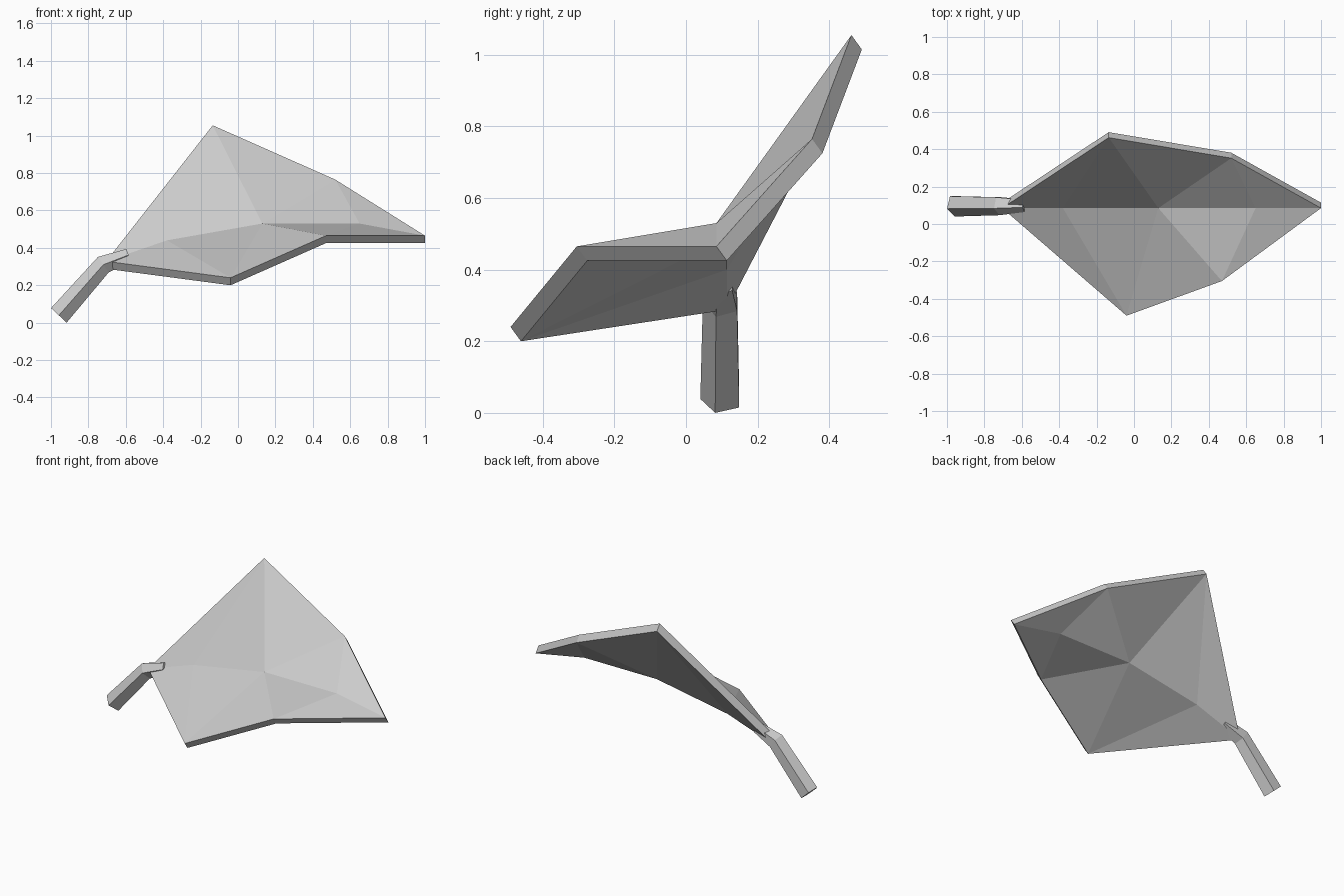
import bpy
import bmesh
from math import cos, sin, radians
from mathutils import Vector

default = bpy.data.objects.get("Cube")
if default:
    bpy.data.objects.remove(default, do_unlink=True)

grey = bpy.data.materials.new("light grey")
grey.use_nodes = True
colour = (0.6, 0.6, 0.6, 1)
grey.diffuse_color = colour
grey.node_tree.nodes["Principled BSDF"].inputs["Base Color"].default_value = colour


def finish(name, bm):
    """Turn a bmesh into a flat-shaded object."""
    bmesh.ops.recalc_face_normals(bm, faces=bm.faces[:])
    mesh = bpy.data.meshes.new(name)
    bm.to_mesh(mesh)
    bm.free()
    mesh.materials.append(grey)
    obj = bpy.data.objects.new(name, mesh)
    bpy.context.collection.objects.link(obj)
    return obj


# Leaf blade: a midrib with a folded fan of triangles on either side
MID_Y = 0.085
base, rib, heart, fore, tip = [Vector((x, MID_Y, z)) for x, z in (
    (-0.705, 0.328), (-0.38, 0.44), (0.13, 0.53), (0.65, 0.53), (1.0, 0.465))]
sides = (
    (Vector((-0.04, -0.49, 0.24)), Vector((0.47, -0.305, 0.465))),
    (Vector((-0.135, 0.462, 1.055)), Vector((0.52, 0.352, 0.765))),
)
bm = bmesh.new()
spine = [bm.verts.new(p) for p in (base, rib, heart, fore, tip)]
for wide, narrow in sides:
    w, n = bm.verts.new(wide), bm.verts.new(narrow)
    b, r, h, f, t = spine
    for tri in ((b, r, w), (r, h, w), (h, n, w), (h, f, n), (f, t, n)):
        bm.faces.new(tri)
bmesh.ops.recalc_face_normals(bm, faces=bm.faces[:])

# Leaf thickness: one straight sweep of the whole blade
swept = bmesh.ops.extrude_face_region(bm, geom=bm.faces[:], use_keep_orig=True)
bmesh.ops.translate(bm, vec=(0, 0.029, -0.04),
                    verts=[v for v in swept["geom"] if isinstance(v, bmesh.types.BMVert)])
finish("leaf_blade", bm)

# Stem: tapered five-sided tube, bent where it meets the leaf
SIDES = 5
stations = (  # x, z, slope in degrees, radius
    (-0.958, 0.039, 47, 0.06),
    (-0.72, 0.31, 34, 0.053),
    (-0.585, 0.362, 20, 0.036),
)
bm = bmesh.new()
rings = []
for x, z, slope, radius in stations:
    up = Vector((-sin(radians(slope)), 0, cos(radians(slope))))
    centre = Vector((x, 0.1, z))
    ring = []
    for i in range(SIDES):
        a = radians(360 / SIDES * i)
        ring.append(bm.verts.new(
            centre + radius * (Vector((0, -cos(a), 0)) + up * sin(a))))
    rings.append(ring)
for low, high in zip(rings, rings[1:]):
    for i in range(SIDES):
        j = (i + 1) % SIDES
        bm.faces.new((low[i], low[j], high[j], high[i]))
bm.faces.new(rings[0])
bm.faces.new(rings[-1])
finish("stem", bm)
